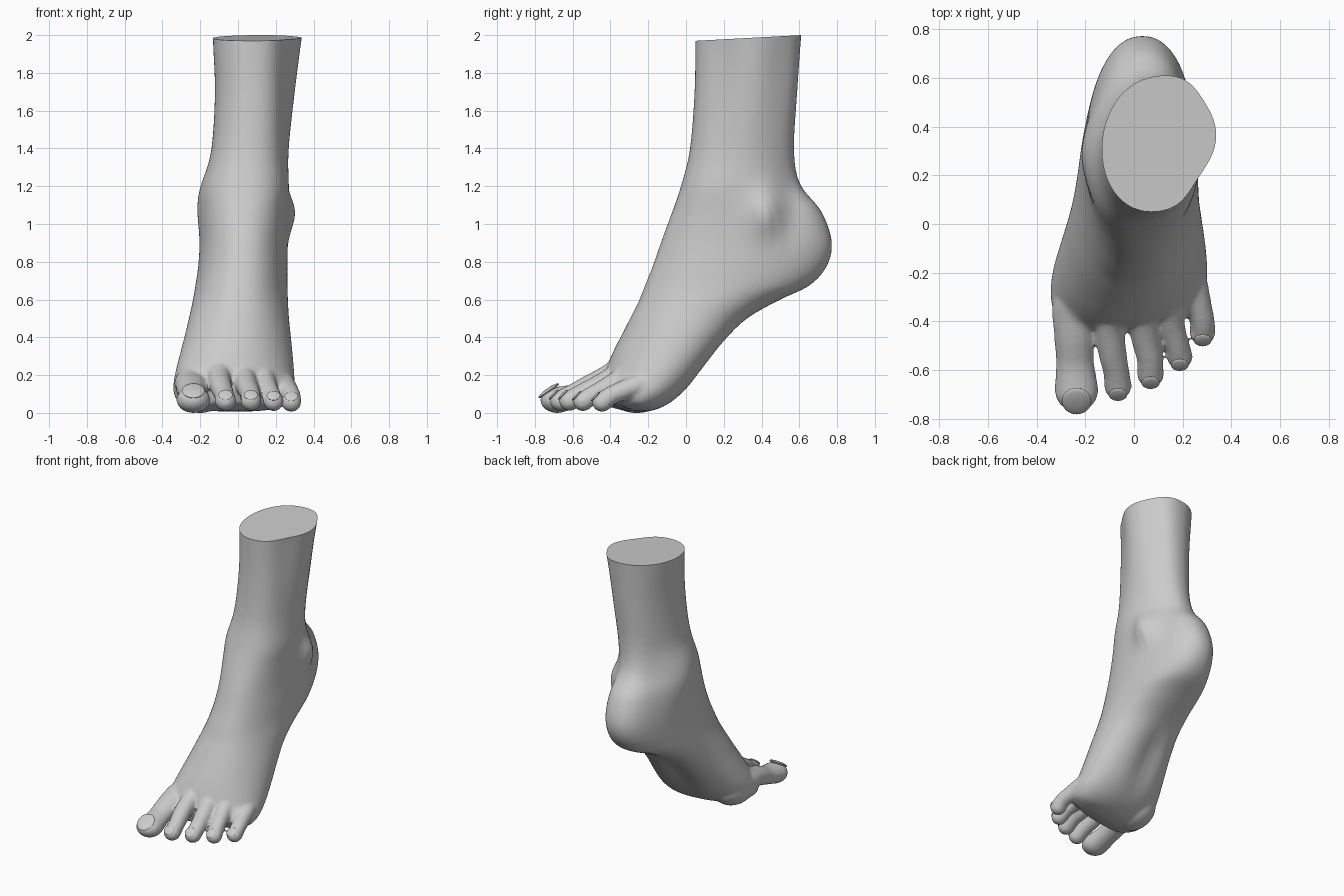
import bpy, bmesh, math
from mathutils import Vector, Matrix

if "Cube" in bpy.data.objects:
    bpy.data.objects.remove(bpy.data.objects["Cube"], do_unlink=True)

skin = bpy.data.materials.new("plain grey")
skin.use_nodes = True
GREY = (0.6, 0.6, 0.6, 1)
skin.diffuse_color = GREY
skin.node_tree.nodes["Principled BSDF"].inputs["Base Color"].default_value = GREY


def spline(rows, steps):
    """Smooth interpolation through rows of equal length."""
    out = []
    for i in range(len(rows) - 1):
        p0, p1 = rows[max(i - 1, 0)], rows[i]
        p2, p3 = rows[i + 1], rows[min(i + 2, len(rows) - 1)]
        for s in range(steps):
            t = s / steps
            out.append([b + 0.5 * t * (c - a + t * (2*a - 5*b + 4*c - d + t * (3*(b - c) + d - a)))
                        for a, b, c, d in zip(p0, p1, p2, p3)])
    return out + [list(rows[-1])]


def ellipsoid(bm, centre, radii, tilt=0, segments=24):
    m = Matrix.Translation(centre) @ Matrix.Rotation(tilt, 4, 'X') @ Matrix.Diagonal((*radii, 1))
    bmesh.ops.create_uvsphere(bm, u_segments=segments, v_segments=segments // 2, radius=1, matrix=m)


def finish(bm, name):
    mesh = bpy.data.meshes.new(name)
    bm.to_mesh(mesh)
    bm.free()
    mesh.materials.append(skin)
    obj = bpy.data.objects.new(name, mesh)
    bpy.context.collection.objects.link(obj)
    return obj


# Cross-sections from shin to ball:
# front y, front z, rear y, rear z, x min, x max, skew, rear taper
SECTIONS = [
    (.05, 2.07, .618, 2.10, -.135, .355, .10, 0),
    (.05, 1.95, .607, 1.98, -.132, .338, .10, 0),
    (.045, 1.7, .588, 1.7, -.122, .305, .08, .05),
    (.02, 1.4, .572, 1.4, -.14, .272, .05, .10),
    (-.03, 1.2, .605, 1.22, -.183, .27, .03, .13),
    (-.075, 1.07, .715, 1.08, -.195, .265, .03, .10),
    (-.13, .92, .772, .92, -.20, .262, .03, .05),
    (-.175, .79, .748, .79, -.21, .262, .03, .05),
    (-.215, .69, .655, .685, -.225, .262, .04, .03),
    (-.25, .6, .49, .605, -.24, .265, .05, 0),
    (-.295, .51, .33, .51, -.26, .27, .07, -.04),
    (-.335, .43, .21, .39, -.284, .28, .09, -.07),
    (-.375, .35, .10, .255, -.312, .29, .11, -.09),
    (-.41, .27, .0, .135, -.336, .298, .12, -.08),
    (-.43, .2, -.10, .055, -.342, .30, .14, -.04),
    (-.44, .12, -.20, .018, -.31, .275, .17, 0),
    (-.42, .06, -.30, .02, -.22, .20, .2, 0),
]
N = 48
bm = bmesh.new()
rings = []
for fy, fz, ry, rz, x0, x1, skew, taper in spline(SECTIONS, 4):
    ring = []
    for k in range(N):
        a = 2 * math.pi * k / N
        c, s = math.cos(a), math.sin(a)
        c = math.copysign(abs(c) ** 0.9, c)
        dx = (x1 - x0) / 2 * c * (1 - taper * s)
        y = (fy + ry) / 2 + s * (ry - fy) / 2 + skew * dx
        z = (fz + rz) / 2 + s * (rz - fz) / 2
        ring.append(bm.verts.new(((x0 + x1) / 2 + dx, y, z)))
    rings.append(ring)
for upper, lower in zip(rings, rings[1:]):
    for k in range(N):
        bm.faces.new((upper[k], lower[k], lower[k - 1], upper[k - 1]))
bm.faces.new(rings[0])
bm.faces.new(rings[-1][::-1])
bmesh.ops.recalc_face_normals(bm, faces=bm.faces)

# Soft swells and hollows: centre, spread, push
SWELLS = [
    ((.26, .43, 1.07), (.1, .065, .085), (.055, 0, 0)),      # outer ankle bone
    ((-.19, .30, 1.12), (.1, .09, .11), (-.022, 0, 0)),      # inner ankle bone
    ((.24, .56, 1.12), (.1, .06, .13), (-.022, 0, 0)),       # hollow behind outer ankle
    ((-.12, .53, 1.22), (.08, .07, .14), (.015, 0, 0)),      # hollow behind inner ankle
    ((.28, .17, 1.95), (.1, .09, .4), (-.032, .014, 0)),     # flat of the shin
    ((.30, .52, 1.9), (.08, .07, .4), (-.016, -.006, 0)),    # flat of the calf
    ((-.03, .14, .31), (.07, .16, .18), (0, -.02, .02)),     # arch
]
for v in bm.verts:
    move = Vector()
    for centre, spread, push in SWELLS:
        d = sum(((p - c) / s) ** 2 for p, c, s in zip(v.co, centre, spread))
        move += Vector(push) * math.exp(-d / 2)
    v.co += move

# Pads under the ball
ellipsoid(bm, (-.20, -.26, .15), (.142, .18, .142))
ellipsoid(bm, (.14, -.26, .13), (.155, .14, .105))
ellipsoid(bm, (-.02, -.30, .13), (.2, .13, .105))

# Toes as swept rounded paths running back into the instep: x, y, z, radius
TOES = [
    [(-.20, -.27, .25, .07), (-.24, -.33, .18, .095), (-.245, -.45, .145, .086),
     (-.243, -.56, .108, .08), (-.236, -.682, .078, .092)],
    [(-.09, -.32, .285, .05), (-.10, -.41, .21, .06), (-.09, -.52, .15, .06),
     (-.074, -.60, .11, .055), (-.066, -.665, .073, .058)],
    [(.02, -.29, .285, .05), (.03, -.37, .21, .06), (.047, -.47, .15, .06),
     (.064, -.55, .113, .055), (.068, -.617, .073, .057)],
    [(.12, -.25, .275, .045), (.135, -.32, .21, .056), (.153, -.41, .15, .056),
     (.175, -.49, .108, .051), (.188, -.545, .07, .055)],
    [(.20, -.17, .22, .045), (.238, -.23, .17, .06), (.264, -.33, .13, .056),
     (.281, -.40, .1, .052), (.282, -.444, .066, .055)],
]
for i, toe in enumerate(TOES):
    for x, y, z, r in spline(toe, 5):
        ellipsoid(bm, (x, y, z), (r, r, r * (.76 if i == 0 else .95)), segments=16)

# Fuse everything into one smooth skin
raw = finish(bm, "foot_base")
remesh = raw.modifiers.new("fuse", 'REMESH')
remesh.mode = 'VOXEL'
remesh.voxel_size = 0.0105
soften = raw.modifiers.new("soften", 'SMOOTH')
soften.factor = 0.5
soften.iterations = 10
bpy.context.view_layer.update()
fused = bpy.data.meshes.new_from_object(raw.evaluated_get(bpy.context.evaluated_depsgraph_get()))
bpy.data.objects.remove(raw, do_unlink=True)
bm = bmesh.new()
bm.from_mesh(fused)
bpy.data.meshes.remove(fused)

# Stand it on the ground and cut the shin with a gently sloping top
low = min(v.co.z for v in bm.verts)
bmesh.ops.translate(bm, verts=bm.verts, vec=(0, 0, -low))
top = [v for v in bm.verts if v.co.z > 1.9]
geom = top + list({e for v in top for e in v.link_edges}) + list({f for v in top for f in v.link_faces})
cut = bmesh.ops.bisect_plane(bm, geom=geom, dist=1e-5, plane_co=(0, .61, 2.0),
                             plane_no=(0, -.054, 1), clear_outer=True)
rim = [e for e in cut["geom_cut"] if isinstance(e, bmesh.types.BMEdge)]
bmesh.ops.holes_fill(bm, edges=rim, sides=0)
objects = [finish(bm, "foot")]

# Toenails, nearly flush with the toe tips
for i, (name, toe) in enumerate(zip(["big", "second", "third", "fourth", "little"], TOES)):
    x, y, z, r = toe[-1]
    flat = .76 if i == 0 else .95
    tilt = math.radians(35 if i == 0 else 46)
    centre = (x, y - r * .86 * math.sin(tilt), z - low + r * flat * .86 * math.cos(tilt))
    bm = bmesh.new()
    ellipsoid(bm, centre, (r * .66, r * (.72 if i == 0 else .62), r * .15), tilt=tilt)
    objects.append(finish(bm, name + "_toenail"))

for obj in objects:
    bpy.ops.object.select_all(action='DESELECT')
    obj.select_set(True)
    bpy.context.view_layer.objects.active = obj
    bpy.ops.object.shade_smooth_by_angle(angle=math.radians(40))
